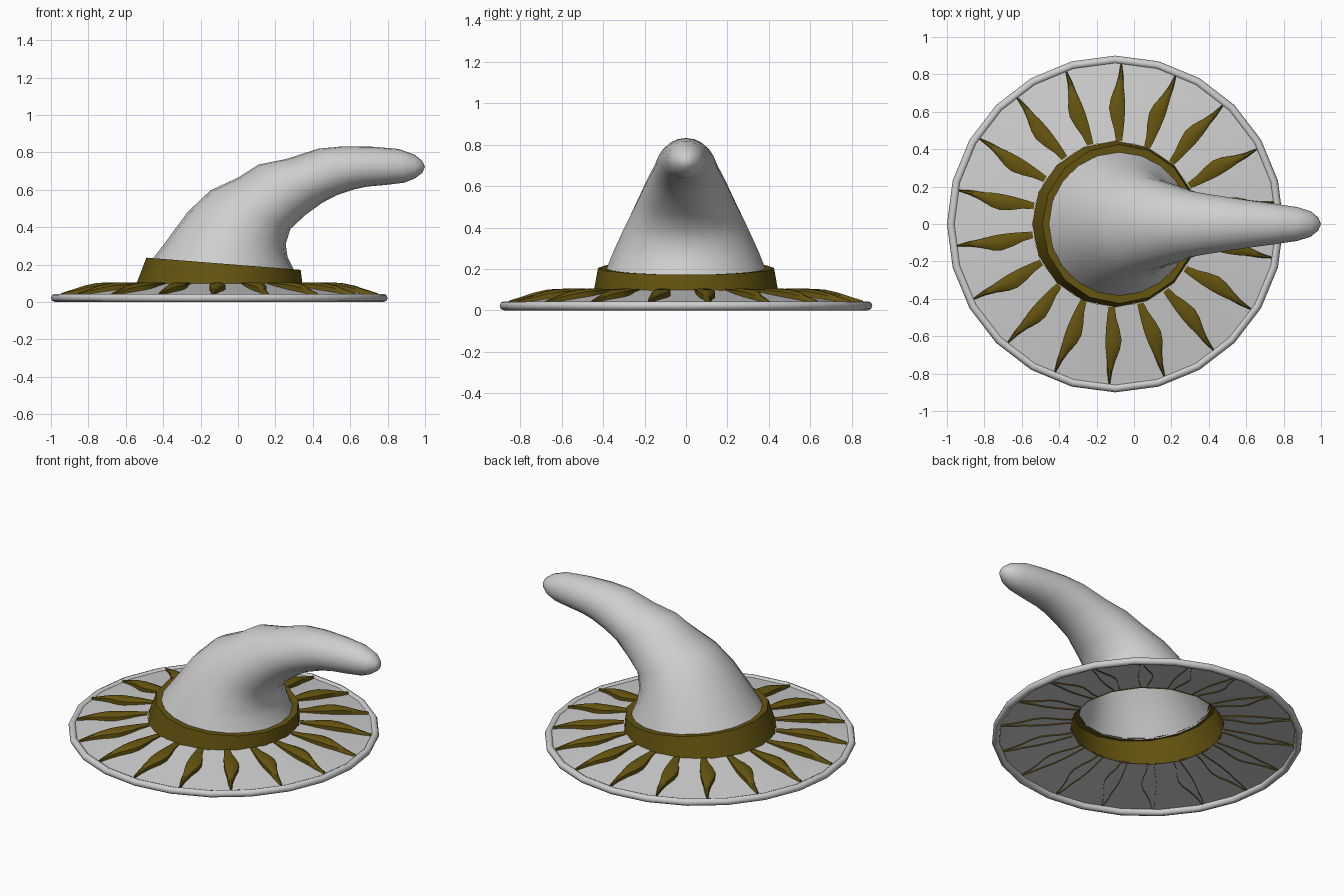
import bpy, bmesh, math
from mathutils import Vector

if "Cube" in bpy.data.objects:
    bpy.data.objects.remove(bpy.data.objects["Cube"])

CX = -0.1  # brim axis


def material(name, rgb):
    m = bpy.data.materials.new(name)
    m.diffuse_color = (*rgb, 1)
    m.use_nodes = True
    m.node_tree.nodes["Principled BSDF"].inputs["Base Color"].default_value = m.diffuse_color
    return m


GREY = material("light grey felt", (0.62, 0.62, 0.62))
OLIVE = material("dark gold", (0.13, 0.09, 0.005))


def finish(name, bm, mat, angle):
    bmesh.ops.recalc_face_normals(bm, faces=bm.faces)
    me = bpy.data.meshes.new(name)
    bm.to_mesh(me)
    bm.free()
    me.materials.append(mat)
    ob = bpy.data.objects.new(name, me)
    bpy.context.collection.objects.link(ob)
    bpy.ops.object.select_all(action='DESELECT')
    ob.select_set(True)
    bpy.context.view_layer.objects.active = ob
    bpy.ops.object.shade_smooth_by_angle(angle=math.radians(angle))
    return ob


def ring(a, b, w, n):
    """Elliptical loop: a and b are opposite (x, z) points, w the half width in y."""
    a, b = Vector((a[0], 0, a[1])), Vector((b[0], 0, b[1]))
    c, h = (a + b) / 2, (b - a) / 2
    return [c + h * math.cos(t) + Vector((0, w * math.sin(t), 0))
            for t in (2 * math.pi * i / n for i in range(n))]


def loft(bm, loops, closed=True):
    rows = [[bm.verts.new(p) for p in lp] for lp in loops]
    for r, s in zip(rows, rows[1:]):
        n = len(r)
        for i in range(n if closed else n - 1):
            j = (i + 1) % n
            bm.faces.new((r[i], r[j], s[j], s[i]))
    return rows


def circle(r, z, n):
    return ring((CX - r, z), (CX + r, z), r, n)


# bent crown: upper point, lower point, half width
sections = [
    ((-0.46, 0.225), (0.30, 0.17), 0.385),
    ((-0.38, 0.33), (0.265, 0.24), 0.35),
    ((-0.27, 0.48), (0.255, 0.31), 0.30),
    ((-0.15, 0.595), (0.28, 0.39), 0.25),
    ((0.0, 0.665), (0.36, 0.465), 0.215),
    ((0.11, 0.735), (0.45, 0.53), 0.18),
    ((0.26, 0.765), (0.53, 0.572), 0.16),
    ((0.43, 0.82), (0.62, 0.602), 0.14),
    ((0.56, 0.832), (0.69, 0.617), 0.125),
    ((0.72, 0.83), (0.79, 0.626), 0.108),
    ((0.86, 0.818), (0.89, 0.638), 0.09),
    ((0.945, 0.787), (0.945, 0.66), 0.068),
    ((0.985, 0.755), (0.985, 0.69), 0.035),
]
bm = bmesh.new()
rows = loft(bm, [ring(a, b, w, 20) for a, b, w in sections])
tip = bm.verts.new((1.0, 0, 0.722))
for i in range(20):
    bm.faces.new((rows[-1][i], rows[-1][(i + 1) % 20], tip))
finish("crown", bm, GREY, 80)

# slanted hat band with a lip turned in to the crown
bm = bmesh.new()
loft(bm, [circle(0.445, 0.092, 16),
          ring((-0.49, 0.237), (0.335, 0.172), 0.425, 16),
          ring((-0.455, 0.232), (0.297, 0.172), 0.38, 16)])
finish("hat_band", bm, OLIVE, 35)

# gently sloping brim
bm = bmesh.new()
loft(bm, [circle(0.88, 0.03, 24), circle(0.44, 0.098, 24)])
finish("brim", bm, GREY, 30)

# rolled edge of the brim
bm = bmesh.new()
R, t = 0.878, 0.022
loops = [circle(R + t * math.cos(a), t + t * math.sin(a), 24)
         for a in (2 * math.pi * k / 8 for k in range(8))]
loft(bm, loops + [loops[0]])
bmesh.ops.remove_doubles(bm, verts=bm.verts, dist=1e-5)
finish("brim_edge", bm, GREY, 60)

# wavy rays on the brim: radius, half width, sideways bend, ridge height
profile = [
    (0.445, 0.018, -0.004, 0.106), (0.50, 0.024, -0.002, 0.107),
    (0.56, 0.036, 0.006, 0.108), (0.62, 0.043, 0.012, 0.107),
    (0.67, 0.038, 0.010, 0.103), (0.73, 0.022, 0.003, 0.09),
    (0.79, 0.013, -0.003, 0.07), (0.855, 0.004, -0.002, 0.05),
]
bm = bmesh.new()
for k in range(18):
    ang = math.radians(88 + 20 * k)
    out = Vector((math.cos(ang), math.sin(ang), 0))
    side = Vector((-out.y, out.x, 0))
    loops = []
    for r, w, bend, z in profile:
        base = 0.098 - (r - 0.44) * 0.155
        edge = base + (z - base) * 0.6
        c = Vector((CX, 0, 0)) + out * r + side * bend
        loops.append([c + side * (w * s) + Vector((0, 0, h)) for s, h in
                      ((-1, base - 0.008), (-1, edge), (-0.45, z - 0.003), (0.45, z - 0.003),
                       (1, edge), (1, base - 0.008))])
    rows = loft(bm, loops, closed=False)
    bm.faces.new(rows[-1])
finish("brim_rays", bm, OLIVE, 40)
